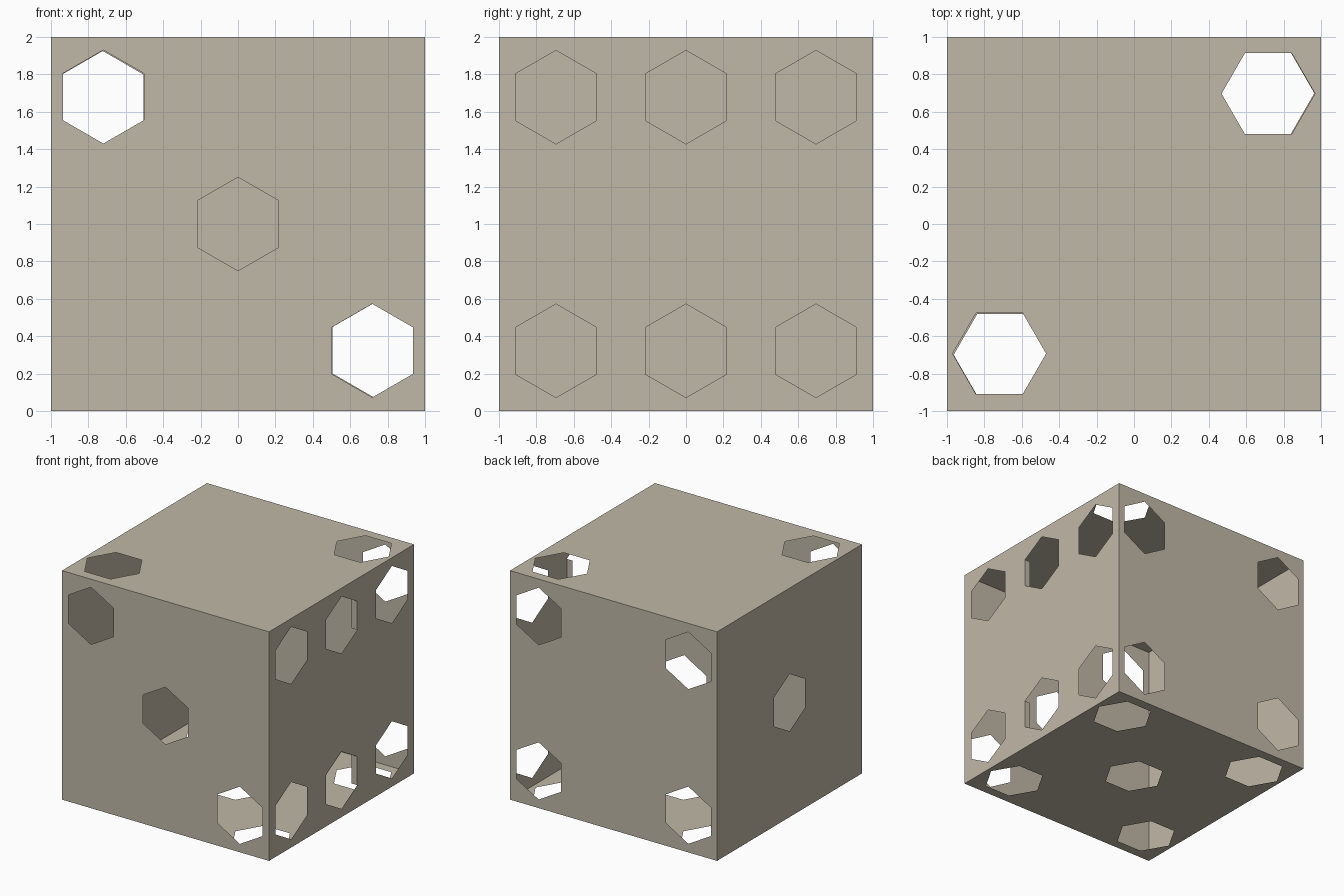
import bpy, bmesh
from math import sin, cos, pi
from mathutils import Vector

if "Cube" in bpy.data.objects:
    bpy.data.objects.remove(bpy.data.objects["Cube"], do_unlink=True)

HOLE_RADIUS = 0.25
FLAT = HOLE_RADIUS * cos(pi / 6)
MID = Vector((0, 0, 1))
X, Y, Z = Vector((1, 0, 0)), Vector((0, 1, 0)), Vector((0, 0, 1))

stone = bpy.data.materials.new("warm_beige")
stone.use_nodes = True
COLOUR = (0.53, 0.48, 0.39, 1)
stone.diffuse_color = COLOUR
stone.node_tree.nodes["Principled BSDF"].inputs["Base Color"].default_value = COLOUR


def add_object(name, bm):
    mesh = bpy.data.meshes.new(name)
    bm.to_mesh(mesh)
    bm.free()
    mesh.materials.append(stone)
    obj = bpy.data.objects.new(name, mesh)
    bpy.context.collection.objects.link(obj)
    return obj


def panel(name, normal, u, v, holes):
    """Thin square wall with hexagonal holes whose corners point along v."""
    bm = bmesh.new()
    square = [(-1, -1), (1, -1), (1, 1), (-1, 1)]
    hexes = [[(a + HOLE_RADIUS * sin(k * pi / 3), b + HOLE_RADIUS * cos(k * pi / 3))
              for k in range(6)] for a, b in holes]
    edges = []
    for loop in [square] + hexes:
        verts = [bm.verts.new(MID + normal + u * a + v * b) for a, b in loop]
        edges += [bm.edges.new((p, q)) for p, q in zip(verts, verts[1:] + verts[:1])]
    bmesh.ops.triangle_fill(bm, use_beauty=True, edges=edges, normal=normal)
    bm.normal_update()
    bmesh.ops.reverse_faces(bm, faces=[f for f in bm.faces if f.normal.dot(normal) < 0])
    return add_object(name, bm)


def corners(a, b):
    return [(s * a, t * b) for s in (-1, 1) for t in (-1, 1)]


# Six walls, numbered by their holes
panel("front_wall_three", -Y, X, Z, [(-0.72, 0.68), (0, 0), (0.718, -0.677)])
panel("back_wall_four", Y, X, Z, corners(0.723, 0.675))
panel("left_wall_six", X, Y, Z, corners(0.695, 0.678) + [(0, 0.678), (0, -0.678)])
panel("right_wall_one", -X, Y, Z, [(0, 0)])
panel("top_wall_two", Z, Y, X, [(0.697, 0.718), (-0.693, -0.72)])
panel("bottom_wall_five", -Z, Y, X, corners(0.699, 0.714) + [(0, 0)])

# Short inner lips on the upright edges of the two middle holes
bm = bmesh.new()
for z in (0.322, 1.678):
    for side in (-1, 1):
        half = HOLE_RADIUS / 2
        bm.faces.new([bm.verts.new((x, side * FLAT, z + h)) for x, h in
                      ((1, -half), (1, half), (0.945, half), (0.945, -half))])
add_object("middle_hole_lips", bm)
